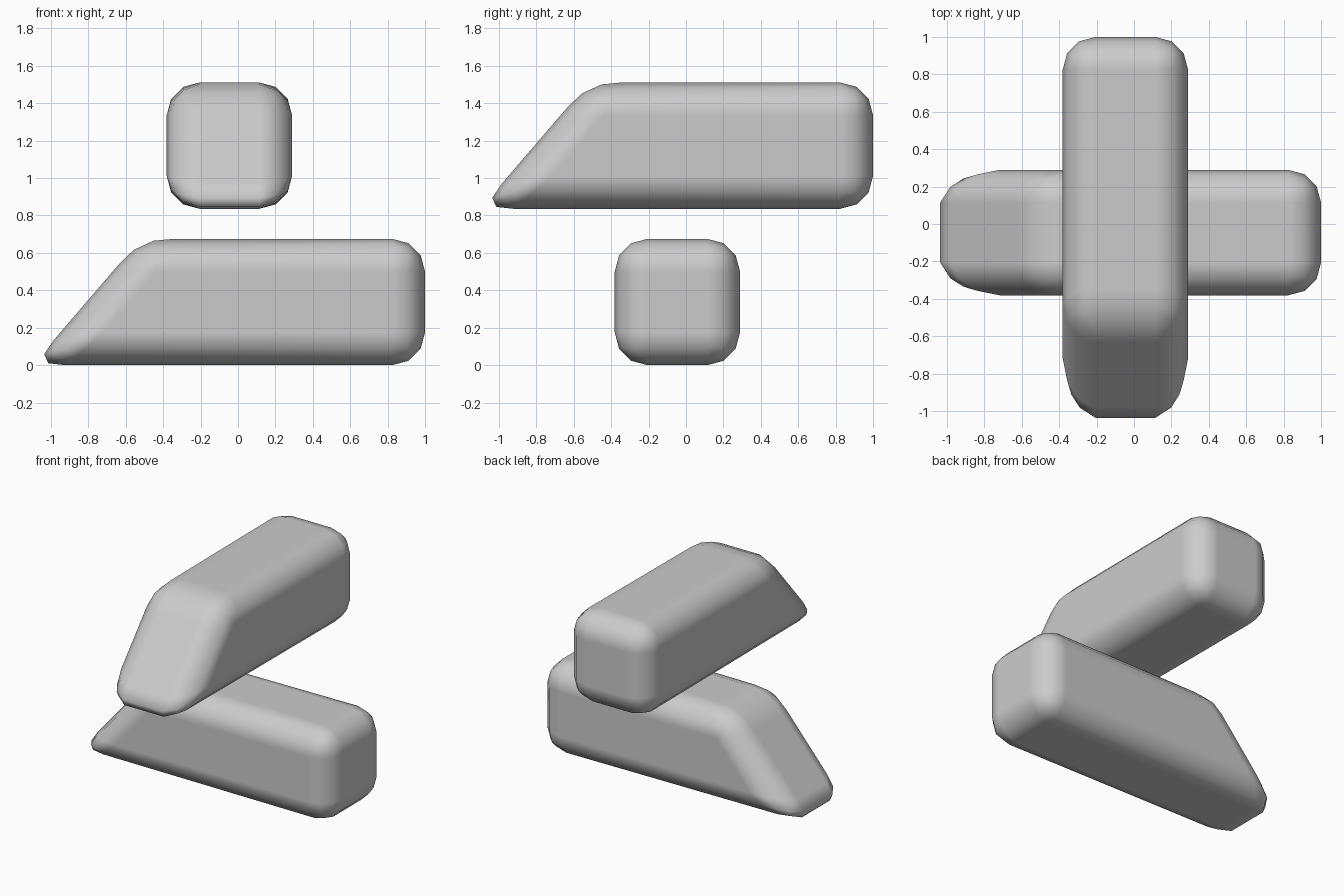
import bpy, bmesh, math

if "Cube" in bpy.data.objects:
    bpy.data.objects.remove(bpy.data.objects["Cube"])


def wedge_bar(name, location, angle):
    # Side profile of a bar with one sloped end, extruded across its width
    profile = [(-1.1, 0.0), (1.0, 0.0), (1.0, 0.675), (-0.52, 0.675)]
    half = 0.335
    bm = bmesh.new()
    face = bm.faces.new([bm.verts.new((x, -half, z)) for x, z in profile])
    ext = bmesh.ops.extrude_face_region(bm, geom=[face])
    verts = [g for g in ext["geom"] if isinstance(g, bmesh.types.BMVert)]
    bmesh.ops.translate(bm, verts=verts, vec=(0, 2 * half, 0))
    bmesh.ops.recalc_face_normals(bm, faces=bm.faces)
    mesh = bpy.data.meshes.new(name)
    bm.to_mesh(mesh)
    bm.free()
    for p in mesh.polygons:
        p.use_smooth = True
    obj = bpy.data.objects.new(name, mesh)
    bpy.context.collection.objects.link(obj)
    obj.location = location
    obj.rotation_euler.z = angle

    # Rounded edges that keep the large faces flat
    bevel = obj.modifiers.new("rounded_edges", 'BEVEL')
    bevel.width = 0.175
    bevel.segments = 3
    bevel.limit_method = 'NONE'
    bevel.use_clamp_overlap = False
    bevel.harden_normals = True
    return obj


# Two identical bars crossing one above the other
wedge_bar("lower_bar", (0, -0.046, 0), 0)
wedge_bar("upper_bar", (-0.046, 0, 0.836), math.pi / 2)
